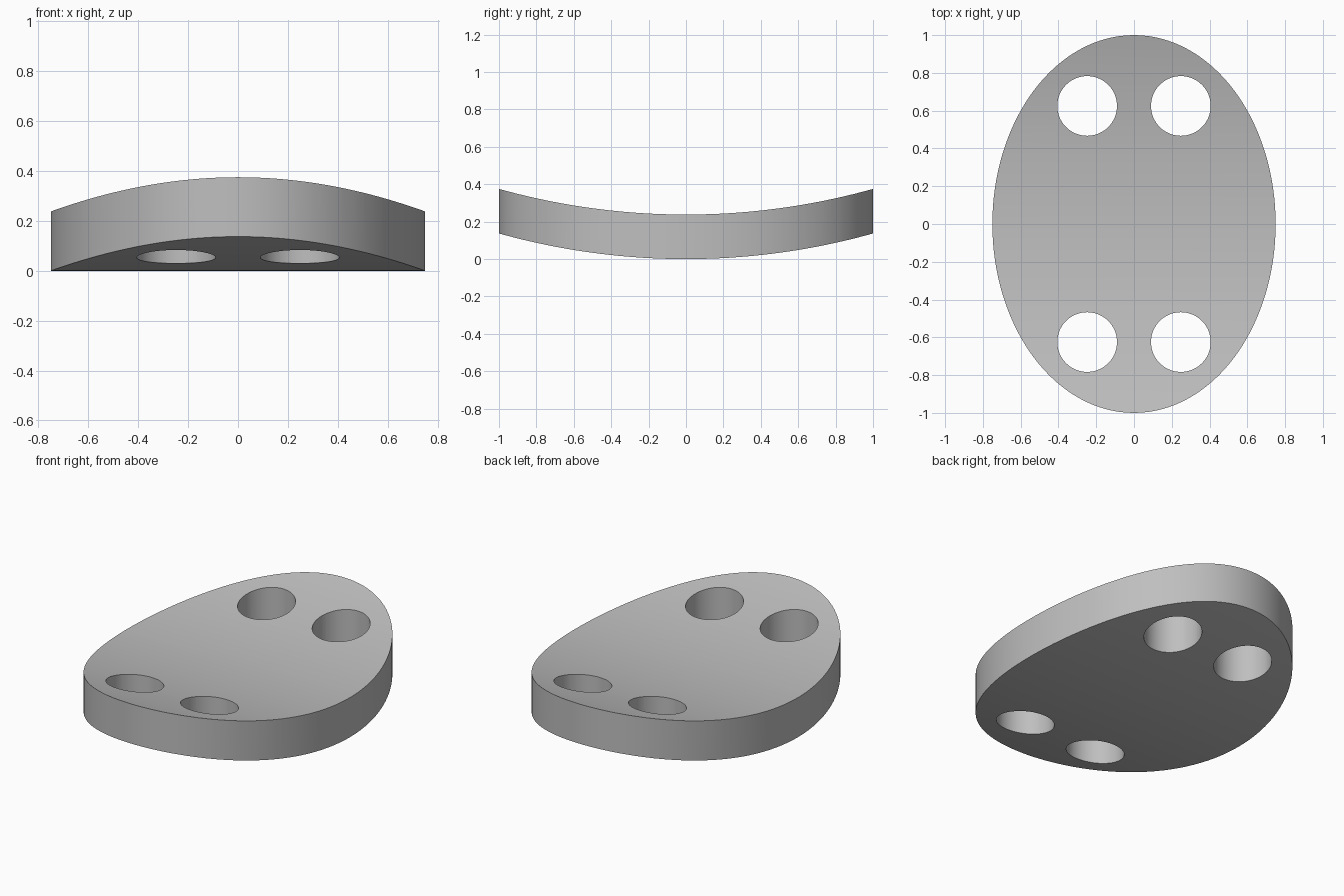
import bpy
import bmesh
import math

SAG, THICK, R = 0.137, 0.238, 0.158
RADIUS = (1 + SAG ** 2) / (2 * SAG)

cube = bpy.data.objects.get("Cube")
if cube:
    bpy.data.objects.remove(cube, do_unlink=True)

grey = bpy.data.materials.new("light grey")
grey.use_nodes = True
colour = (0.52, 0.52, 0.52, 1)
grey.diffuse_color = colour
grey.node_tree.nodes["Principled BSDF"].inputs["Base Color"].default_value = colour


def new_object(name, bm):
    bmesh.ops.recalc_face_normals(bm, faces=bm.faces)
    mesh = bpy.data.meshes.new(name)
    bm.to_mesh(mesh)
    bm.free()
    mesh.materials.append(grey)
    obj = bpy.data.objects.new(name, mesh)
    bpy.context.collection.objects.link(obj)
    return obj


def prism(name, outline, direction):
    """Extrude a closed outline along a direction."""
    bm = bmesh.new()
    face = bm.faces.new([bm.verts.new(p) for p in outline])
    ext = bmesh.ops.extrude_face_region(bm, geom=[face])
    verts = [g for g in ext["geom"] if isinstance(g, bmesh.types.BMVert)]
    bmesh.ops.translate(bm, verts=verts, vec=direction)
    return new_object(name, bm)


def oval(cx, cy, rx, ry, n, z):
    angles = [2 * math.pi * i / n for i in range(n)]
    return [(cx + rx * math.cos(a), cy + ry * math.sin(a), z) for a in angles]


def arc_z(y):
    return RADIUS - math.sqrt(RADIUS ** 2 - y ** 2)


# Oval plate blank, taller than the finished plate
plate = prism("curved_oval_plate", oval(0, 0, 0.75, 1, 128, -0.5), (0, 0, 1.5))

# Curved slab that gives the plate its top and bottom
ys = [-1.1 + 2.2 * i / 48 for i in range(49)]
bottom = [(-1, y, arc_z(y)) for y in ys]
top = [(-1, y, arc_z(y) + THICK) for y in reversed(ys)]
cutters = [(prism("slab_cutter", bottom + top, (2, 0, 0)), 'INTERSECT')]

# Four round through holes
for sx in (-1, 1):
    for sy in (-1, 1):
        ring = oval(sx * 0.248, sy * 0.625, R, R, 64, -1)
        cutters.append((prism("hole_cutter", ring, (0, 0, 3)), 'DIFFERENCE'))

for cutter, operation in cutters:
    cutter.hide_render = True
    mod = plate.modifiers.new(cutter.name, 'BOOLEAN')
    mod.operation = operation
    mod.solver = 'EXACT'
    mod.object = cutter

# Bake the cuts, then drop the helpers
graph = bpy.context.evaluated_depsgraph_get()
shaped = bpy.data.meshes.new_from_object(plate.evaluated_get(graph))
plate.modifiers.clear()
plate.data = shaped
for cutter, _ in cutters:
    bpy.data.objects.remove(cutter, do_unlink=True)
shaped.materials.clear()
shaped.materials.append(grey)
for poly in shaped.polygons:
    poly.material_index = 0

# Smooth curved surfaces, sharp rims
bpy.ops.object.select_all(action='DESELECT')
plate.select_set(True)
bpy.context.view_layer.objects.active = plate
bpy.ops.object.shade_smooth_by_angle(angle=math.radians(30))
